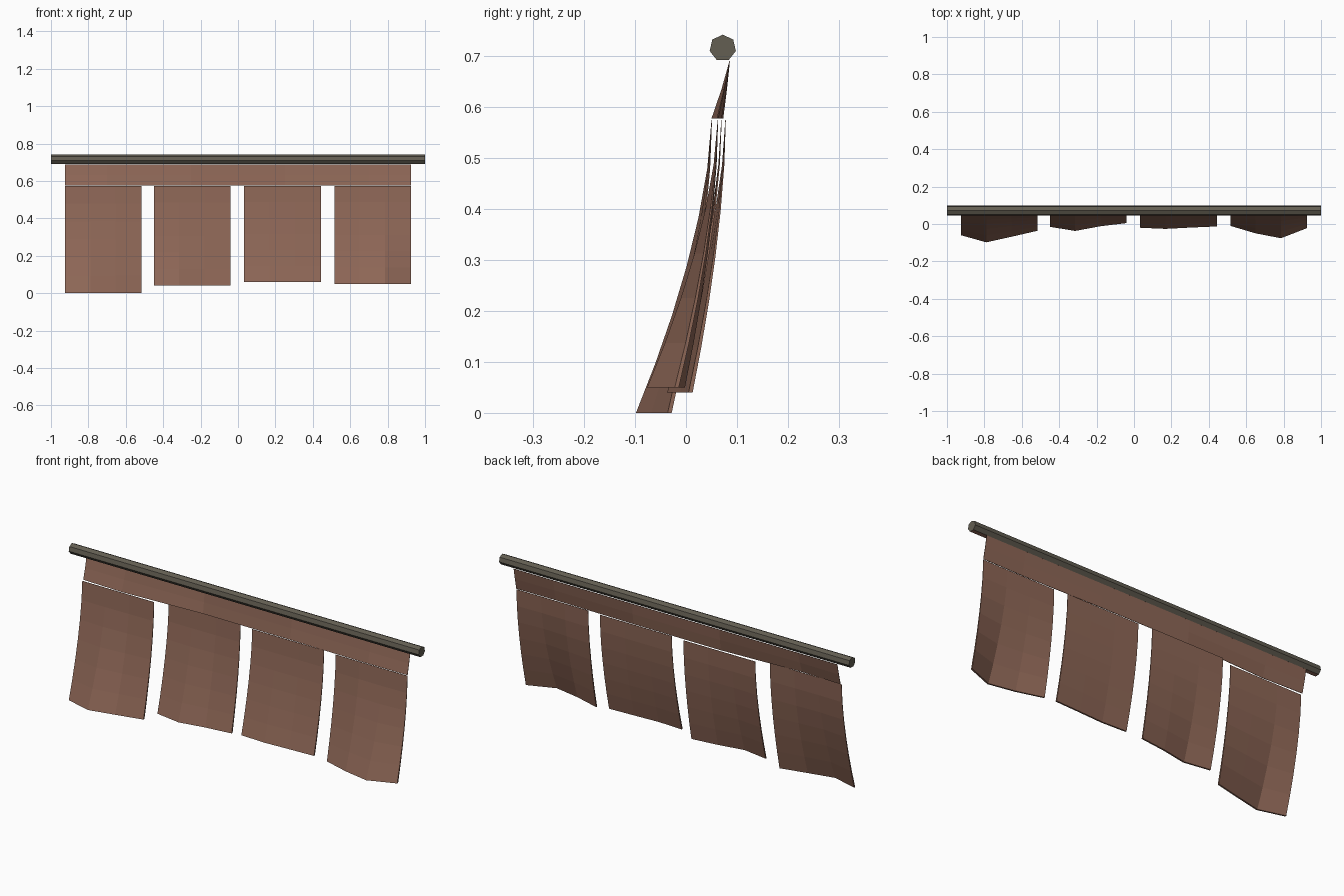
import bpy
import bmesh
from math import pi, sin, cos

if "Cube" in bpy.data.objects:
    bpy.data.objects.remove(bpy.data.objects["Cube"], do_unlink=True)


def material(name, rgb):
    mat = bpy.data.materials.new(name)
    mat.use_nodes = True
    mat.diffuse_color = (*rgb, 1)
    mat.node_tree.nodes["Principled BSDF"].inputs["Base Color"].default_value = (*rgb, 1)
    return mat


cloth = material("brown cloth", (0.27, 0.135, 0.094))
iron = material("grey metal", (0.125, 0.112, 0.085))


def make_object(name, bm, *mats):
    bmesh.ops.recalc_face_normals(bm, faces=bm.faces)
    mesh = bpy.data.meshes.new(name)
    bm.to_mesh(mesh)
    bm.free()
    for mat in mats:
        mesh.materials.append(mat)
    obj = bpy.data.objects.new(name, mesh)
    bpy.context.collection.objects.link(obj)
    return obj


def cloth_sheet(name, xs, top_y, bottom_y, top_z, bottom_z, rows, bend, thick):
    """Closed thin sheet, gathered along the top and flaring towards the bottom."""
    bm = bmesh.new()
    sides = []
    for back in (0, 1):
        grid = []
        for r in range(rows + 1):
            t = r / rows
            z = top_z + (bottom_z - top_z) * t
            grid.append([bm.verts.new((x, top_y + (y - top_y) * t ** bend
                                       + back * (0.001 + thick * t), z))
                         for x, y in zip(xs, bottom_y)])
        for a, b in zip(grid, grid[1:]):
            for i in range(len(xs) - 1):
                bm.faces.new((a[i], a[i + 1], b[i + 1], b[i]))
        sides.append(grid)
    # Rim joining the front sheet to the back sheet
    rims = [g[0] + [row[-1] for row in g[1:]] + g[-1][-2::-1]
            + [row[0] for row in g[-2:0:-1]] for g in sides]
    n = len(rims[0])
    for i in range(n):
        j = (i + 1) % n
        bm.faces.new((rims[0][i], rims[0][j], rims[1][j], rims[1][i]))
    return make_object(name, bm, cloth)


# Seven-sided rod, with the narrow underside in cloth colour
bm = bmesh.new()
radius = 0.0263
rings = [[bm.verts.new((x, 0.072 + radius * sin(2 * pi * k / 7),
                        0.7147 + radius * cos(2 * pi * k / 7))) for k in range(7)]
         for x in (-1, 1)]
for ring in rings:
    bm.faces.new(ring)
for k in range(7):
    j = (k + 1) % 7
    bm.faces.new((rings[0][k], rings[0][j], rings[1][j], rings[1][k]))
bm.normal_update()
for face in bm.faces:
    if max(v.co.z for v in face.verts) < 0.695:
        face.material_index = 1
make_object("hanging_rod", bm, iron, cloth)

# Continuous band under the rod
cloth_sheet("top_band", (-0.925, -0.7, -0.25, 0.25, 0.7, 0.925),
            0.085, (0.058, 0.05, 0.071, 0.068, 0.06, 0.062), 0.689, 0.577, 2, 1.15, 0.001)

# Four hanging panels: left edge, top depth, bottom height, bottom wave
panels = [
    (-0.925, 0.050, 0.00, (-0.060, -0.098, -0.068, -0.036)),
    (-0.450, 0.077, 0.04, (-0.015, -0.037, -0.012, 0.005)),
    (0.033, 0.069, 0.06, (-0.020, -0.026, -0.019, -0.013)),
    (0.515, 0.062, 0.05, (-0.010, -0.050, -0.076, -0.022)),
]
for i, (x0, top, bottom, wave) in enumerate(panels, 1):
    xs = [x0 + 0.41 * f for f in (0, 0.33, 0.66, 1)]
    cloth_sheet(f"hanging_panel_{i}", xs, top, wave, 0.574, bottom, 6, 1.6, 0.007)
